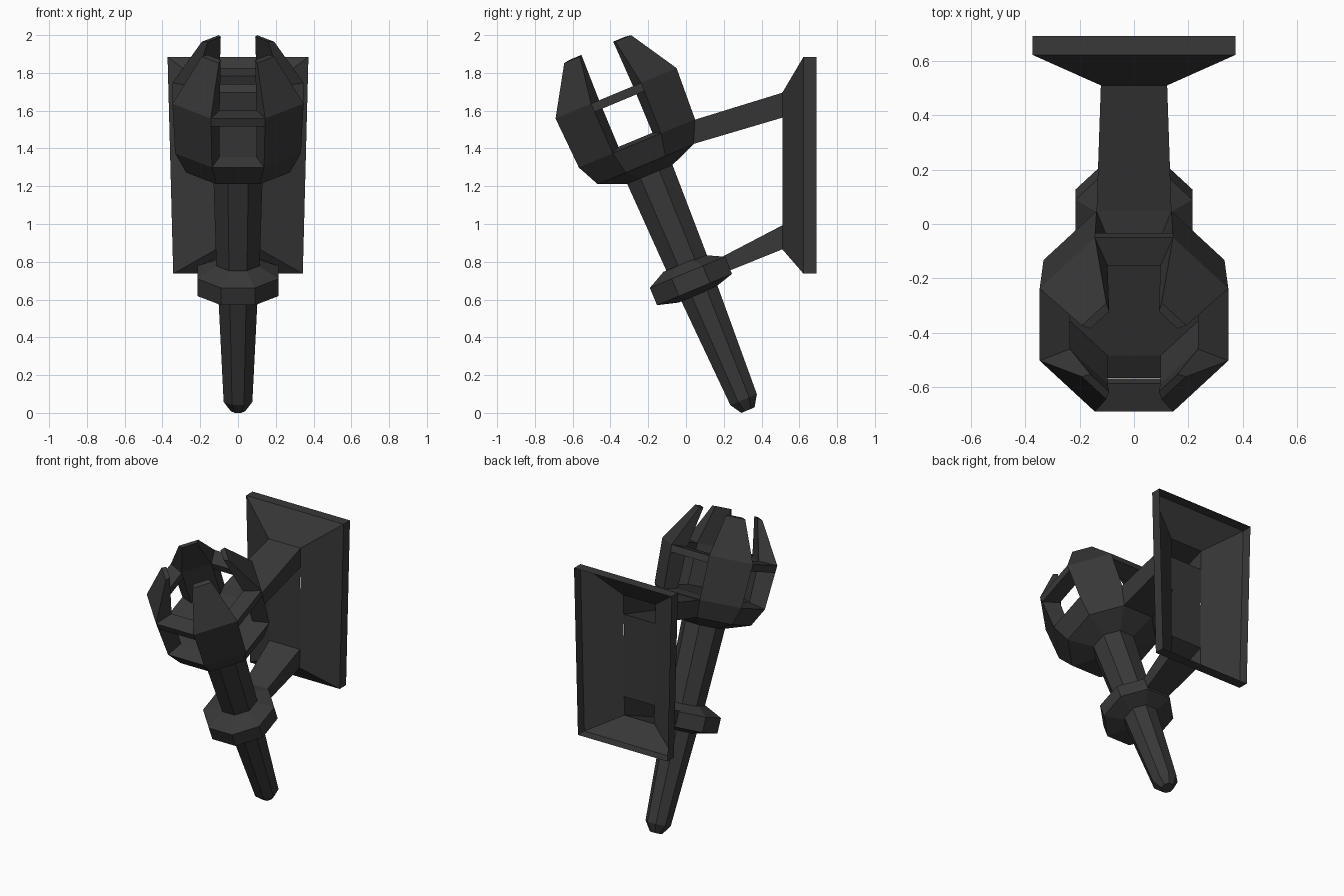
import bpy, bmesh, math
from mathutils import Vector

if "Cube" in bpy.data.objects:
    bpy.data.objects.remove(bpy.data.objects["Cube"])

TILT = math.radians(22.6)
BASE_Y, BASE_Z = 0.305, 0.07
K = math.tan(math.pi / 8)          # half side of an octagon per unit apothem

iron = bpy.data.materials.new("dark_iron")
iron.diffuse_color = (0.04, 0.04, 0.04, 1)
iron.use_nodes = True
iron.node_tree.nodes["Principled BSDF"].inputs["Base Color"].default_value = iron.diffuse_color


def place(x, v, t):
    """Tilted torch frame (x, across, along the shaft) to world."""
    return Vector((x, BASE_Y + v * math.cos(TILT) - t * math.sin(TILT),
                   BASE_Z + v * math.sin(TILT) + t * math.cos(TILT)))


def loft(bm, sections, start=True, end=True):
    """Skin closed sections of equal point count, optionally capped."""
    rings = [[bm.verts.new(p) for p in s] for s in sections]
    n = len(rings[0])
    for a, b in zip(rings, rings[1:]):
        for i in range(n):
            j = (i + 1) % n
            bm.faces.new((a[i], a[j], b[j], b[i]))
    if start:
        bm.faces.new(rings[0][::-1])
    if end:
        bm.faces.new(rings[-1])


def finish(name, bm):
    bmesh.ops.remove_doubles(bm, verts=bm.verts, dist=0.0005)
    bmesh.ops.recalc_face_normals(bm, faces=bm.faces)
    me = bpy.data.meshes.new(name)
    bm.to_mesh(me)
    bm.free()
    me.materials.append(iron)
    bpy.context.collection.objects.link(bpy.data.objects.new(name, me))


def octagon(t, r, shift=0.0):
    R = r / math.cos(math.pi / 8)
    return [place(R * math.cos(a), R * math.sin(a) + shift, t)
            for a in ((i + 0.5) * math.pi / 4 for i in range(8))]


def turned(name, profile, shift=0.0):
    bm = bmesh.new()
    loft(bm, [octagon(t, r, shift) for t, r in profile])
    finish(name, bm)


# Shaft, collar and bowl
turned("handle", [(-0.06, 0.038), (0, 0.076), (0.607, 0.104), (0.788, 0.115), (1.292, 0.13)])
turned("collar", [(0.607, 0.105), (0.638, 0.215), (0.737, 0.215), (0.788, 0.115)], -0.016)
turned("bowl", [(1.292, 0.13), (1.35, 0.275), (1.47, 0.333), (1.49, 0.235)])


# Four prongs on the diagonal faces
def prong_section(sx, sv, t_out, r_out, k_out, t_in, r_in, k_in):
    pts = [(r_out, r_out * k_out, t_out), (r_out * k_out, r_out, t_out),
           (r_in * k_in, r_in, t_in), (r_in, r_in * k_in, t_in)]
    return [place(sx * x, sv * v, t) for x, v, t in pts]


for sx in (1, -1):
    for sv in (1, -1):
        bm = bmesh.new()
        loft(bm, [prong_section(sx, sv, *s) for s in (
            (1.47, 0.333, K, 1.49, 0.235, K),
            (1.757, 0.347, K, 1.757, 0.235, K),
            (2.01, 0.192, 0.53, 2.015, 0.16, 0.57))])
        finish("prong", bm)

# Cross bars between the prongs, one per side
for q in range(4):
    c, s = round(math.cos(q * math.pi / 2)), round(math.sin(q * math.pi / 2))
    bm = bmesh.new()
    ends = []
    for side in (-1, 1):
        sec = []
        for r, t in ((0.345, 1.71), (0.347, 1.757), (0.235, 1.757), (0.235, 1.71)):
            w = side * r * K
            sec.append(place(r * c - w * s, r * s + w * c, t))
        ends.append(sec)
    loft(bm, ends)
    finish("cross_bar", bm)


# Hollow wall plate, open at the back, with two hollow arms
def rect(lo, hi):
    """Rectangle from (half width, y, z) of its lower and upper edge."""
    return [Vector((-lo[0], *lo[1:])), Vector((lo[0], *lo[1:])),
            Vector((hi[0], *hi[1:])), Vector((-hi[0], *hi[1:]))]


bm = bmesh.new()
P0, P1 = (0.115, 0.51, 0.866), (0.117, 0.51, 0.993)
P2, P3 = (0.12, 0.51, 1.563), (0.122, 0.51, 1.695)
loft(bm, [rect((0.343, y, 0.737), (0.373, y, 1.885)) for y in (0.692, 0.622)]
     + [rect(P0, P3)], False, False)
bm.faces.new([bm.verts.new(p) for p in rect(P1, P2)])
loft(bm, [rect(P0, P1), rect((0.088, 0.235, 0.755), (0.088, 0.198, 0.83))], False, False)
loft(bm, [rect(P2, P3), rect((0.114, 0.04, 1.424), (0.138, 0.04, 1.55))], False, False)
finish("wall_bracket", bm)
